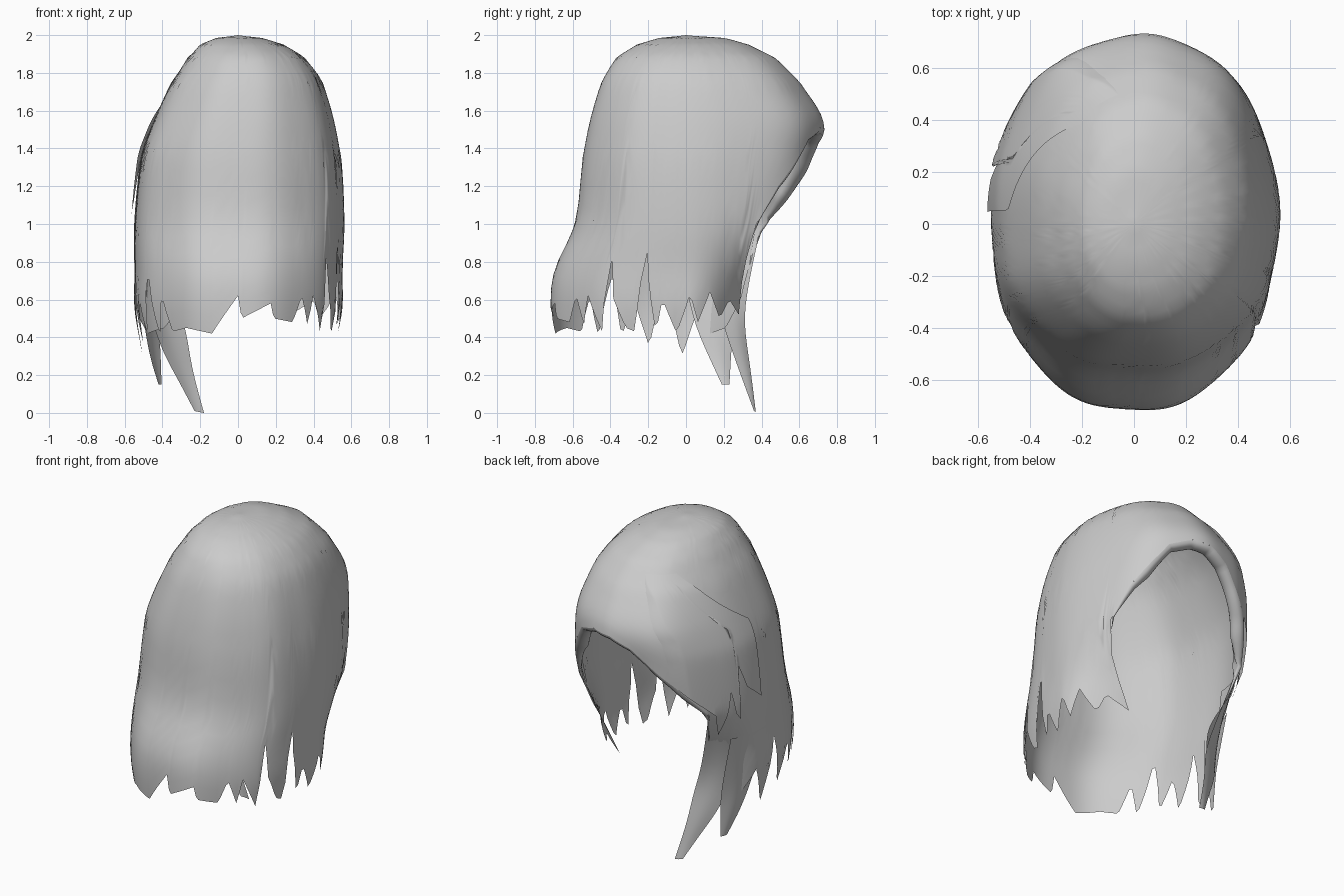
import bpy, bmesh, math
from mathutils import Vector

cube = bpy.data.objects.get("Cube")
if cube:
    bpy.data.objects.remove(cube)

hair = bpy.data.materials.new("hair_grey")
hair.use_nodes = True
GREY = (0.6, 0.6, 0.6, 1)
hair.diffuse_color = GREY
hair.node_tree.nodes["Principled BSDF"].inputs["Base Color"].default_value = GREY

# Head profile from crown to tips: height, side radius, back radius, face-side radius
PROFILE = [
    (2, 0, 0, 0), (1.985, .12, .14, .2), (1.95, .22, .26, .33), (1.88, .31, .37, .47),
    (1.75, .4, .45, .6), (1.55, .475, .51, .72), (1.35, .53, .55, .71), (1, .555, .59, .66),
    (.75, .55, .7, .61), (.55, .55, .72, .6), (.3, .51, .7, .6)]

# Lower edge as (degrees around from the face opening, height)
HEM = [
    (-180, .62), (-165, .42), (-150, .45), (-140, .43), (-134, .62), (-130, .4),
    (-122, .75), (-118, .4), (-112, .6), (-106, .35), (-99, .7), (-92, .3),
    (-84, .55), (-78, .42), (-70, .45), (-62, .6), (-53, 1), (-36, 1.22),
    (-14, 1.44), (0, 1.5), (15, 1.51), (30, 1.46), (48, 1.2), (57, 1),
    (61, .75), (63, .52), (68, .6), (73, .5), (78, .64), (84, .48), (88, .63),
    (94, .42), (100, .6), (103, .42), (108, .85), (112, .43), (116, .45),
    (122, .62), (124, .9), (127, .42), (135, .62), (138, .47), (143, .62),
    (148, .48), (160, .5), (162, .58), (178, .5), (180, .62)]

# Lower edge of the swept fringe layer
FRINGE = [(-86, 1.02), (-83, 1.05), (-76, 1.12), (-72, 1.27), (-71, .93), (-68, .98),
          (-66, 1.12), (-60, .85), (-56, 1), (-30, 1.29)]

# By falling height: inward tuck of the face-side ends, and sideways lean of the head
TUCK = [(-2, 0), (-1, 0), (-.8, .25), (-.52, 1.1), (0, 1.1)]
LEAN = [(-2, 0), (-1.9, .04), (-1.8, .05), (-1.6, .035), (-1.4, .015), (-.8, 0), (0, 0)]


def table(points, x):
    """Straight-line lookup in a list of pairs."""
    for (xa, ya), (xb, yb) in zip(points, points[1:]):
        if x <= xb:
            return ya + (yb - ya) * (x - xa) / (xb - xa)
    return points[-1][1]


def depth_at(z):
    """Profile position for a height."""
    return table([(-row[0], i) for i, row in enumerate(PROFILE)], -z)


def profile_at(u):
    """Height and smoothly interpolated radii at a profile position."""
    last = len(PROFILE) - 1
    i = min(int(u), last - 1)
    f = u - i
    a, b, c, d = (PROFILE[max(0, min(last, i + k))] for k in (-1, 0, 1, 2))
    radii = [b[n] + f * (c[n] - a[n]) / 2
             + f * f * (a[n] - 2.5 * b[n] + 2 * c[n] - d[n] / 2)
             + f ** 3 * (1.5 * (b[n] - c[n]) + (d[n] - a[n]) / 2) for n in (1, 2, 3)]
    return b[0] + f * (c[0] - b[0]), radii


def surface(angle, u, lift=0):
    """Point on the gently rippled head surface."""
    t = math.radians(angle)
    z, (side, back, face) = profile_at(u)
    bulge = .05 if math.cos(t) > 0 else .02
    ripple = .008 * math.sin(9 * t + 1) + bulge * math.sin(2 * t) ** 2
    k = 1 + lift + min(1, u / 5) * ripple
    x = side * k * math.sin(t)
    y = (face if math.cos(t) > 0 else back) * k * math.cos(t)
    # Ends beside the face curl in, and the upper head leans to one side
    if y > 0:
        x -= math.copysign(table(TUCK, -z) * math.cos(t) ** 2, x)
    return Vector((x + table(LEAN, -z), y, z))


def grid_object(name, columns):
    """Mesh sheet from columns of points running downwards."""
    bm = bmesh.new()
    rows = [[bm.verts.new(p) for p in col] for col in columns]
    for left, right in zip(rows, rows[1:]):
        for j in range(len(left) - 1):
            bm.faces.new((left[j], right[j], right[j + 1], left[j + 1]))
    bmesh.ops.remove_doubles(bm, verts=bm.verts, dist=.0005)
    mesh = bpy.data.meshes.new(name)
    bm.to_mesh(mesh)
    bm.free()
    mesh.materials.append(hair)
    for face in mesh.polygons:
        face.use_smooth = True
    obj = bpy.data.objects.new(name, mesh)
    bpy.context.collection.objects.link(obj)
    return obj


def hair_layer(name, hem, place, count, top=0, rows=26):
    """Sheet of hair hanging from a profile position to a ragged hem."""
    start, end = hem[0][0], hem[-1][0]
    columns = []
    for i in range(count + 1):
        angle = start + (end - start) * i / count
        drop = depth_at(table(hem, angle)) - top
        columns.append([place(angle, top + drop * j / rows) for j in range(rows + 1)])
    return grid_object(name, columns)


def swept(angle, u):
    """Fringe surface: sweeps back as it falls and sinks under the hair at its edges."""
    fall = min(1, (u - 3) / 2.3)
    lift = -.015 + .045 * min(fall * 2, (-30 - angle) / 14, 1)
    return surface(angle * (.42 + .58 * fall), u, lift)


def rim_roll(name, start, end, radius):
    """Rounded lip curling inwards around the face opening."""
    def rim_point(angle):
        return surface(angle, depth_at(table(HEM, angle)))

    columns = []
    for angle in range(start, end + 1, 2):
        p = rim_point(angle)
        along = rim_point(angle + 3) - rim_point(angle - 3)
        u = depth_at(p.z)
        down = surface(angle, u) - surface(angle, u - .2)
        inward = along.cross(down).normalized()
        if inward.dot(Vector((p.x, p.y, 0))) > 0:
            inward.negate()
        edge = along.cross(inward).normalized()
        if edge.dot(down) < 0:
            edge.negate()
        r = radius * min(1, (angle - start) / 16, (end - angle) / 16)
        col = [p + inward * r * (1 - math.cos(a)) + edge * r * .7 * math.sin(a)
               for a in (math.pi * k / 6 for k in range(7))]
        col.append(col[-1] - edge * r * 3)
        columns.append(col)
    return grid_object(name, columns)


def lock(name, front, back):
    """Tapered hanging lock between two edge lines."""
    middle = []
    for a, b in zip(front, back):
        m = (Vector(a) + Vector(b)) / 2
        out = Vector((m.x, m.y, 0)).normalized()
        middle.append(m + out * .12 * (Vector(a) - Vector(b)).length)
    obj = grid_object(name, [back, middle, front])
    sub = obj.modifiers.new("smooth", "SUBSURF")
    sub.levels = sub.render_levels = 2
    sub.boundary_smooth = "PRESERVE_CORNERS"
    return obj


# Main hair and its upper layer
hair_layer("main_hair", HEM, surface, 240)
hair_layer("swept_fringe", FRINGE, swept, 56, top=3)
rim_roll("opening_rim", -58, 58, .04)

# Long locks beside the face
lock("long_face_lock",
     [(-.44, .4, 1), (-.33, .31, .6), (-.27, .31, .43), (-.25, .34, .25), (-.18, .37, 0)],
     [(-.53, .15, 1), (-.49, .15, .6), (-.41, .24, .34), (-.33, .29, .2), (-.23, .36, .01)])
lock("short_face_lock",
     [(-.49, .25, .8), (-.42, .25, .45), (-.41, .24, .34), (-.405, .23, .15)],
     [(-.55, -.02, .8), (-.5, .03, .5), (-.47, .12, .3), (-.42, .19, .15)])
